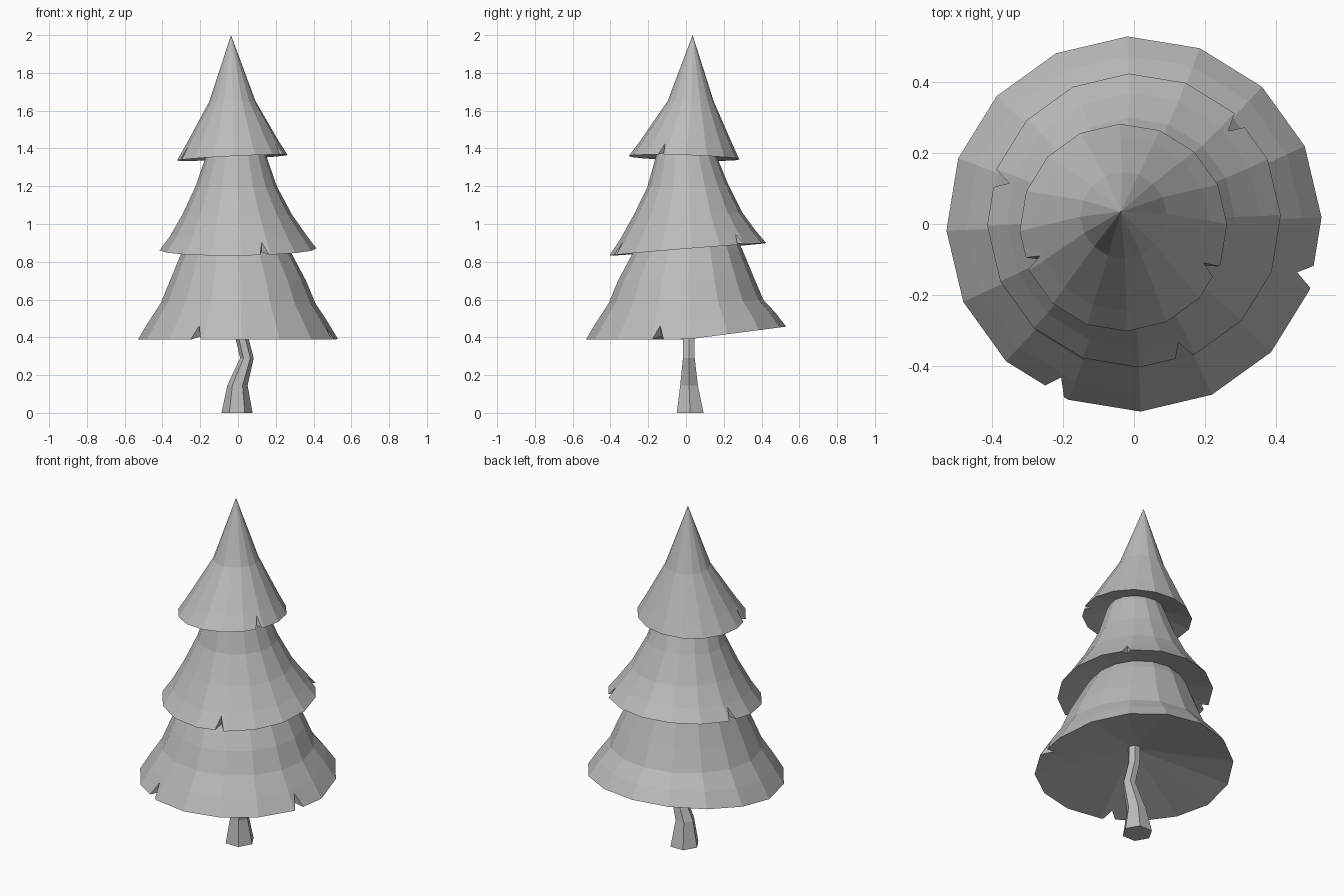
import bpy, bmesh
from math import sin, cos, pi, radians
from mathutils import Vector

cube = bpy.data.objects.get("Cube")
if cube:
    bpy.data.objects.remove(cube)

grey = bpy.data.materials.new("plain_grey")
grey.use_nodes = True
COLOUR = (0.5, 0.5, 0.5, 1)
grey.diffuse_color = COLOUR
grey.node_tree.nodes["Principled BSDF"].inputs["Base Color"].default_value = COLOUR

SIDES = 16


def finish(bm, name):
    bmesh.ops.recalc_face_normals(bm, faces=bm.faces)
    mesh = bpy.data.meshes.new(name)
    bm.to_mesh(mesh)
    bm.free()
    mesh.materials.append(grey)
    obj = bpy.data.objects.new(name, mesh)
    bpy.context.collection.objects.link(obj)


def ring(bm, centre, radius, sides, start, height):
    """Ring of vertices whose height is a function of x and y."""
    verts = []
    for i in range(sides):
        a = start + 2 * pi * i / sides
        x, y = centre[0] + radius * cos(a), centre[1] + radius * sin(a)
        verts.append(bm.verts.new((x, y, height(x, y))))
    return verts


def bridge(bm, low, high, skip=()):
    n = len(low)
    for i in range(n):
        if i not in skip:
            j = (i + 1) % n
            bm.faces.new((low[i], low[j], high[j], high[i]))


def tier(name, rim_height, profile, notches, hollow):
    """Flared skirt: profile rows are x, y, z, radius; first row is the rim."""
    bm = bmesh.new()
    start = radians(2)
    x, y, _, r = profile[0]
    rings = [ring(bm, (x, y), r, SIDES, start, rim_height)]
    for x, y, z, r in profile[1:]:
        if r:
            # Lower rings follow part of the tilt of the rim
            fade = 0.35 if z > profile[1][2] else 0.8
            mid = rim_height(x, y)
            rings.append(ring(bm, (x, y), r, SIDES, start,
                              lambda px, py: z + fade * (rim_height(px, py) - mid)))
    for i in range(len(rings) - 1):
        bridge(bm, rings[i], rings[i + 1], notches if i == 0 else ())

    # Pointed or closed top
    x, y, z, r = profile[-1]
    if r:
        bm.faces.new(rings[-1])
    else:
        tip = bm.verts.new((x, y, z))
        for i in range(SIDES):
            bm.faces.new((rings[-1][i], rings[-1][(i + 1) % SIDES], tip))

    # Hollow underside, with torn notches in the rim
    x, y = profile[0][:2]
    c = bm.verts.new((x, y, rim_height(x, y) + hollow))
    rim, up = rings[0], rings[1]
    for i in range(SIDES):
        j = (i + 1) % SIDES
        if i not in notches:
            bm.faces.new((rim[j], rim[i], c))
            continue
        f = notches[i]
        a, b = (bm.verts.new(rim[i].co.lerp(rim[j].co, f + s)) for s in (-0.15, 0.15))
        foot = rim[i].co.lerp(rim[j].co, f)
        peak = bm.verts.new(foot.lerp(up[i].co.lerp(up[j].co, f), 0.8))
        inner = bm.verts.new(foot.lerp(c.co, 0.12))
        bm.faces.new((rim[i], a, peak, up[i]))
        bm.faces.new((b, rim[j], up[j], peak))
        bm.faces.new((peak, up[j], up[i]))
        bm.faces.new((a, inner, peak))
        bm.faces.new((inner, b, peak))
        bm.faces.new((a, rim[i], c, inner))
        bm.faces.new((rim[j], b, inner, c))
    finish(bm, name)


# Foliage tiers
tier("lower_foliage", lambda x, y: 0.388 + 0.13 * max(y, 0),
     [(0, 0, 0.4, 0.53), (0, 0, 0.48, 0.475), (0, 0, 0.58, 0.41),
      (0, 0, 0.7, 0.36), (-0.01, 0.01, 0.86, 0.285), (-0.01, 0.01, 1.0, 0.2)],
     {15: 0.18, 10: 0.78}, 0.14)
tier("middle_foliage", lambda x, y: 0.865 + 0.08 * y + 0.01 * x,
     [(0, 0.01, 0.865, 0.415), (0, 0.01, 0.94, 0.36), (-0.005, 0.01, 1.05, 0.29),
      (-0.01, 0.01, 1.2, 0.215), (-0.01, 0, 1.36, 0.16), (-0.02, 0, 1.46, 0.12)],
     {12: 0.8, 1: 0.84, 7: 0.17}, 0.1)
tier("upper_foliage", lambda x, y: 1.352 + 0.05 * x - 0.03 * y,
     [(-0.03, -0.01, 1.352, 0.293), (-0.03, 0, 1.43, 0.245),
      (-0.03, 0.025, 1.65, 0.122), (-0.037, 0.035, 2.0, 0)],
     {14: 0.78, 8: 0.82}, 0.08)

# Crooked trunk
bm = bmesh.new()
rows = [(-0.005, 0.022, 0, 0.082), (-0.003, 0.016, 0.145, 0.054),
        (0.047, 0.015, 0.29, 0.036), (0.015, 0.015, 0.42, 0.034),
        (0.01, 0.015, 0.56, 0.034)]
rings = [ring(bm, (x, y), r, 6, 0, lambda px, py: z) for x, y, z, r in rows]
for low, high in zip(rings, rings[1:]):
    bridge(bm, low, high)
bm.faces.new(rings[0])
bm.faces.new(rings[-1])
finish(bm, "trunk")
